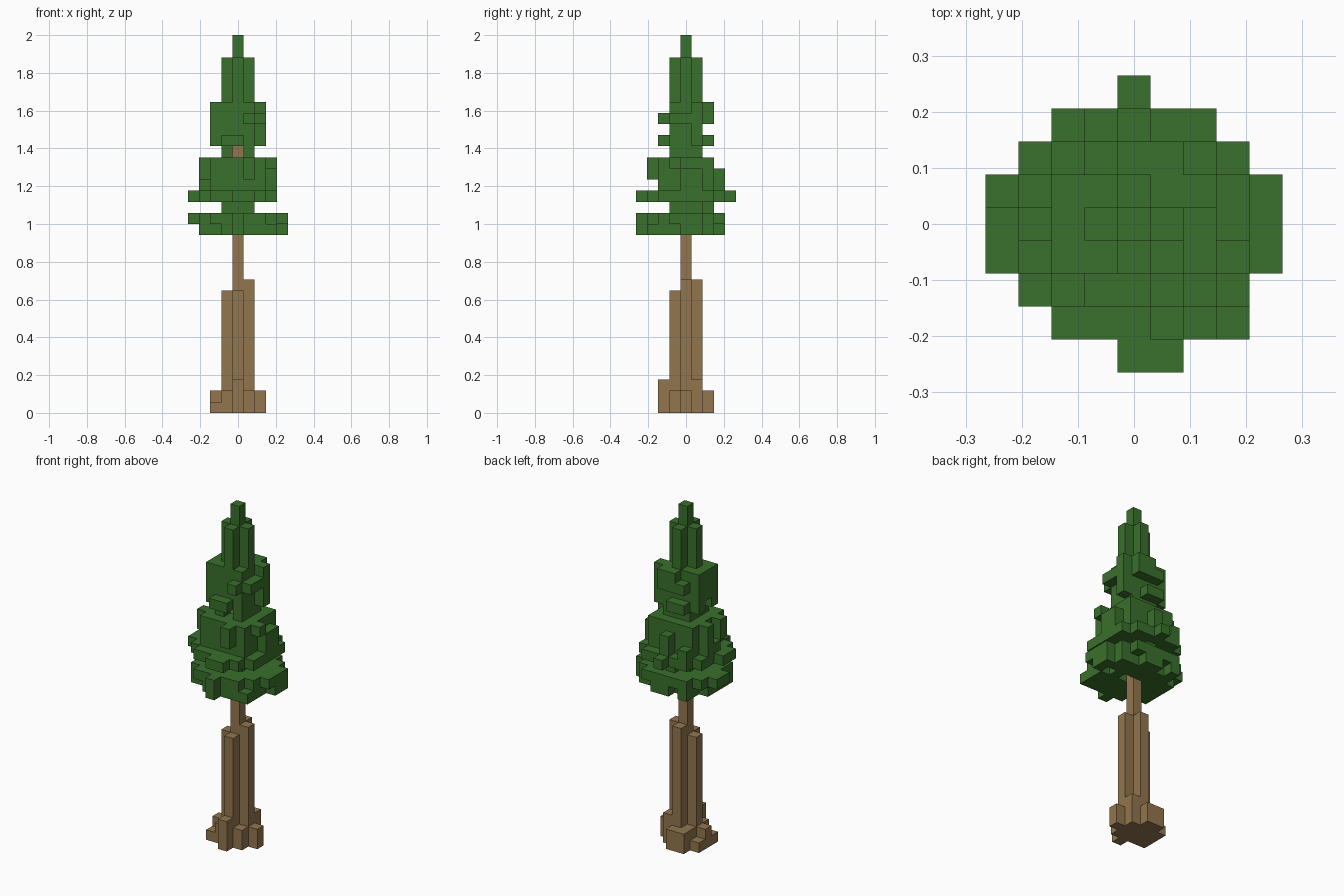
import bpy
import bmesh
from mathutils import Vector

cube = bpy.data.objects.get("Cube")
if cube:
    bpy.data.objects.remove(cube)

UNIT = 2 / 34  # edge length of one block


def make_material(name, color):
    mat = bpy.data.materials.new(name)
    mat.use_nodes = True
    mat.diffuse_color = color
    bsdf = next(n for n in mat.node_tree.nodes if n.type == 'BSDF_PRINCIPLED')
    bsdf.inputs["Base Color"].default_value = color
    bsdf.inputs["Roughness"].default_value = 0.9
    return mat


bark = make_material("bark brown", (0.287, 0.181, 0.076, 1))
needles = make_material("needle green", (0.042, 0.162, 0.025, 1))


def column(x, y, bottom, top):
    """Blocks of one upright post."""
    return {(x, y, z) for z in range(bottom, top)}


def columns(posts):
    return set().union(*(column(*post) for post in posts))


def square(radius, bottom, top):
    span = range(-radius, radius + 1)
    return columns([(x, y, bottom, top) for x in span for y in span])


def disc(radius_squared, bottom, top):
    span = range(-4, 5)
    return columns([(x, y, bottom, top) for x in span for y in span
                    if x * x + y * y <= radius_squared])


def cross(bottom, top):
    return disc(1, bottom, top)


parts = {}

# Trunk: a tall core with four shorter ribs
core = column(0, 0, 0, 24)
parts["trunk"] = (core | columns([
    (-1, 0, 0, 11), (0, -1, 0, 11), (1, 0, 0, 12), (0, 1, 0, 12)]), bark)

# Roots: short stumps around the foot
parts["roots"] = (columns([
    (0, -2, 0, 3), (1, -1, 0, 2), (2, 0, 0, 2), (1, 1, 0, 3),
    (-1, -1, 0, 2), (-2, -1, 0, 1), (-2, 0, 0, 2), (-2, 1, 0, 1),
    (-1, 1, 0, 2), (-1, 2, 0, 2), (0, 2, 0, 2)]), bark)

# Lowest branches: broad ragged skirt
gaps = columns([(-3, 2, 16, 17), (-2, -3, 16, 17), (2, 3, 16, 17),
                (-1, 3, 16, 17), (3, 0, 16, 17), (1, 0, 16, 17)])
parts["lowest_branches"] = (disc(13, 16, 18) - gaps | columns([
    (3, -3, 16, 17), (0, -4, 16, 18), (4, 1, 16, 18), (4, 0, 16, 18),
    (4, -1, 17, 18), (-4, 1, 17, 18), (-4, 0, 17, 18)]), needles)

# Narrow gap between the two wide tiers
parts["lower_neck"] = (square(1, 18, 19) | column(0, 2, 18, 19), needles)

# Second tier of wide branches
parts["wide_branches"] = (disc(13, 19, 20) | columns([
    (0, -4, 19, 20), (1, -4, 19, 20), (0, 4, 19, 20),
    (-4, 0, 19, 20), (-4, -1, 19, 20)]), needles)

# Middle tier: square block with knobs
parts["middle_branches"] = (square(2, 20, 23) | columns([
    (1, -3, 21, 23), (0, 3, 20, 22), (-2, 3, 20, 21),
    (3, 0, 20, 22), (3, 1, 20, 22), (3, -1, 22, 23),
    (-3, 1, 20, 23), (-3, 0, 20, 21), (-3, -1, 21, 23)]), needles)

# Upper neck, open at the front so the core shows
parts["upper_neck"] = (square(1, 23, 24) - column(0, -1, 23, 24), needles)

# Upper tier with small side tufts
parts["upper_branches"] = (square(1, 24, 28) | columns([
    (-2, -1, 24, 28), (-2, 0, 25, 28), (-2, 1, 24, 28),
    (2, 1, 24, 28), (2, 0, 26, 27), (2, -1, 26, 27),
    (-1, -2, 24, 25), (0, -2, 24, 25), (1, -2, 26, 27),
    (0, 2, 24, 25), (-1, 2, 24, 25), (-1, 2, 26, 27),
    (0, 2, 26, 28), (1, 2, 26, 28)]), needles)

# Spire: ribbed shaft and single-block tip
parts["spire"] = (cross(28, 32) | column(0, 0, 32, 34), needles)

# The bark core wins wherever it passes through greenery
for name, (cells, mat) in parts.items():
    if name != "trunk":
        cells -= parts["trunk"][0]
filled = set().union(*(cells for cells, mat in parts.values()))

AXES = [Vector(a) for a in ((1, 0, 0), (0, 1, 0), (0, 0, 1))]


def build_part(name, cells, mat):
    """Mesh only the block sides that touch open air."""
    bm = bmesh.new()
    for cell in sorted(cells):
        center = Vector(cell) + AXES[2] / 2
        for k in range(3):
            for sign in (-1, 1):
                normal = AXES[k] * sign
                neighbour = tuple(int(c) for c in Vector(cell) + normal)
                if neighbour in filled:
                    continue
                u = AXES[(k + 1) % 3] / 2
                v = AXES[(k + 2) % 3] / 2 * sign
                middle = center + normal / 2
                corners = (middle - u - v, middle + u - v,
                           middle + u + v, middle - u + v)
                bm.faces.new([bm.verts.new(c * UNIT) for c in corners])
    bmesh.ops.remove_doubles(bm, verts=bm.verts, dist=UNIT / 100)
    mesh = bpy.data.meshes.new(name)
    bm.to_mesh(mesh)
    bm.free()
    mesh.materials.append(mat)
    obj = bpy.data.objects.new(name, mesh)
    bpy.context.collection.objects.link(obj)


for name, (cells, mat) in parts.items():
    build_part(name, cells, mat)
